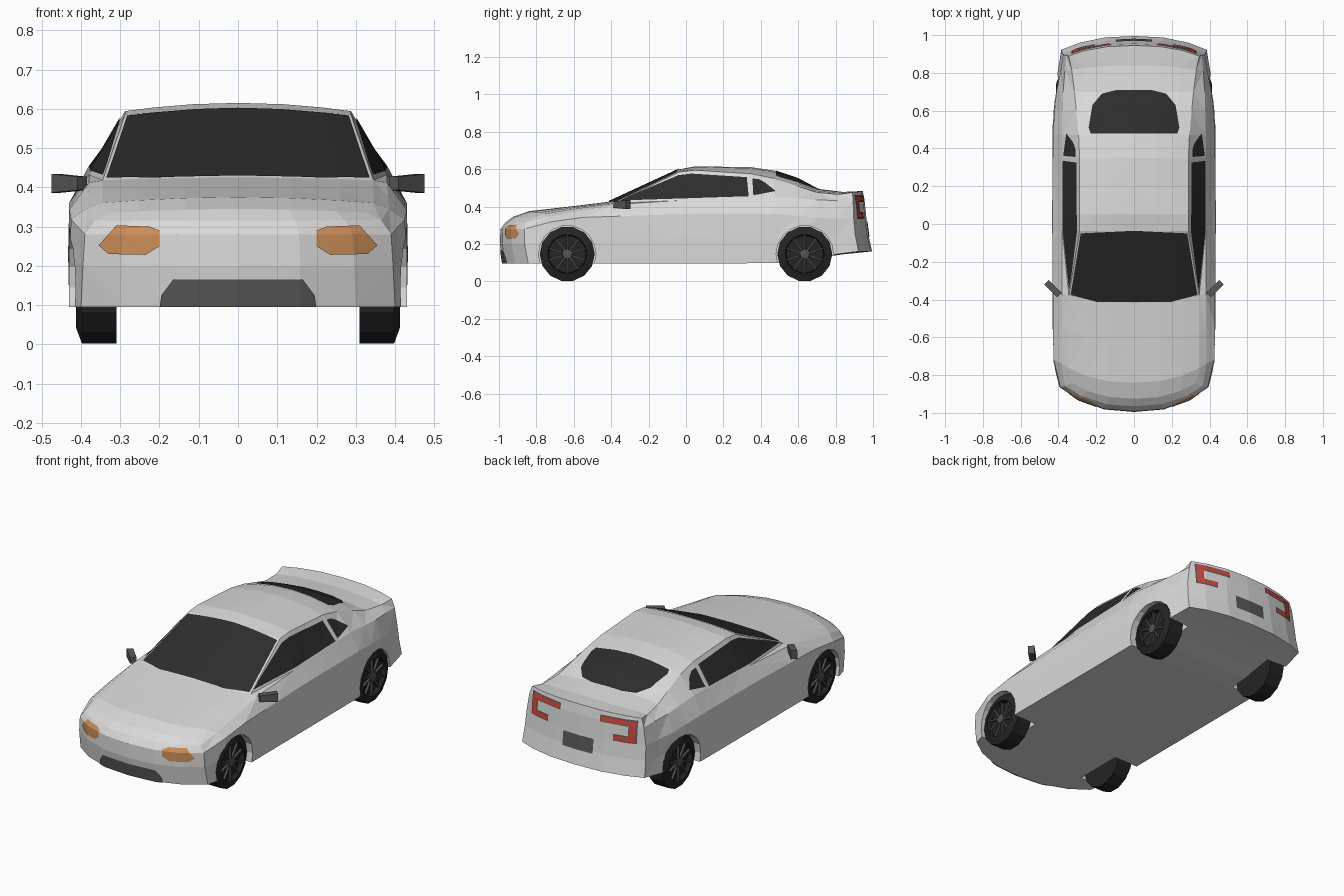
import bpy, bmesh, math
from mathutils import Vector, Matrix

if "Cube" in bpy.data.objects:
    bpy.data.objects.remove(bpy.data.objects["Cube"])


def material(name, r, g, b):
    m = bpy.data.materials.new(name)
    m.diffuse_color = (r, g, b, 1)
    m.use_nodes = True
    m.node_tree.nodes["Principled BSDF"].inputs["Base Color"].default_value = m.diffuse_color
    return m


PAINT = material("silver paint", 0.7, 0.7, 0.7)
GLASS = material("dark glass", 0.026, 0.026, 0.026)
RUBBER = material("black rubber", 0.018, 0.018, 0.018)
ALLOY = material("dark alloy", 0.09, 0.09, 0.09)
TRIM = material("grey trim", 0.1, 0.1, 0.1)
AMBER = material("amber lamp", 0.6, 0.27, 0.1)
RED = material("red lamp", 0.6, 0.06, 0.045)


def make_object(name, bm, mat):
    mesh = bpy.data.meshes.new(name)
    bm.to_mesh(mesh)
    bm.free()
    mesh.materials.append(mat)
    ob = bpy.data.objects.new(name, mesh)
    bpy.context.scene.collection.objects.link(ob)
    return ob


def interp(keys, y):
    """Linear interpolation of keys (y, value, ...)."""
    if y <= keys[0][0]:
        return keys[0][1:]
    for a, b in zip(keys, keys[1:]):
        if y <= b[0]:
            t = (y - a[0]) / (b[0] - a[0])
            return [u + (v - u) * t for u, v in zip(a[1:], b[1:])]
    return keys[-1][1:]


# --- body: long feature lines given as (y, x, z), lofted along the car ---
STATIONS = [-.85, -.72, -.55, -.36, -.03, .05, .2, .35, .47, .6, .7, .8, .87]
COLS = [0, .4, .75, 1]
CENTRE = [(-.85, .345), (-.72, .375), (-.55, .40), (-.36, .425), (-.03, .598), (.05, .615),
          (.35, .61), (.47, .592), (.6, .548), (.7, .495), (.8, .478), (.87, .483)]
ROOF_EDGE = [(-.85, .33, .335), (-.72, .345, .36), (-.55, .345, .39), (-.36, .345, .418),
             (-.03, .288, .585), (.05, .288, .594), (.35, .288, .575), (.47, .293, .55),
             (.7, .315, .475), (.8, .33, .465), (.87, .345, .475)]
BELT = [(-.85, .365, .315), (-.72, .385, .345), (-.36, .38, .412), (-.03, .38, .432),
        (.47, .38, .455), (.7, .375, .435), (.87, .36, .43)]
SHOULDER = [(-.85, .39, .28), (-.72, .425, .318), (-.55, .43, .342), (0, .43, .36),
            (.5, .43, .36), (.7, .41, .34), (.87, .375, .33)]
FLANK = [(-.85, .395, .2), (-.72, .43, .22), (0, .433, .23), (.6, .432, .23), (.87, .38, .25)]
SILL = [(-.85, .40, .095), (-.72, .43, .095), (.55, .43, .097), (.78, .41, .14), (.87, .385, .16)]
LINES = [ROOF_EDGE, BELT, SHOULDER, FLANK, SILL]
BOW = [(-.85, -.145), (-.72, -.12), (-.55, -.07), (-.36, -.055), (-.03, -.01), (.05, 0),
       (.7, 0), (.8, .04), (.87, .085)]
SETBACK = {-.85: [.07, .03, .003, 0, .015], .87: [-.01, 0, .01, .02, .04]}


def body_point(s, level, f):
    x, z = interp(LINES[level], s)
    x *= f
    if level == 0:
        z += (interp(CENTRE, s)[0] - z) * (1 - f * f)
    y = s + interp(BOW, s)[0] * max(0, 1 - (x / .41) ** 2.5)
    if s in SETBACK:
        y += SETBACK[s][level]
    return Vector((x, y, z))


def add_grid(bm, rows):
    for side in (1, -1):
        vs = [[bm.verts.new((p.x * side, p.y, p.z)) for p in row] for row in rows]
        for a, b in zip(vs, vs[1:]):
            for i in range(len(a) - 1):
                bm.faces.new((a[i], a[i + 1], b[i + 1], b[i]))


bm = bmesh.new()
add_grid(bm, [[body_point(s, 0, f) for f in COLS]
              + [body_point(s, k, 1) for k in (1, 2, 3)]
              + [body_point(s, 4, f) for f in reversed(COLS)] for s in STATIONS])
for s in (STATIONS[0], STATIONS[-1]):            # nose and tail faces
    add_grid(bm, [[body_point(s, k, f) for f in COLS] for k in range(5)])
bmesh.ops.remove_doubles(bm, verts=bm.verts[:], dist=1e-4)
bmesh.ops.triangulate(bm, faces=bm.faces[:])
bmesh.ops.recalc_face_normals(bm, faces=bm.faces[:])
skin = bm.copy()                                  # uncut skin, source for the plates
body = make_object("body", bm, PAINT)

# --- wheel arches ---
WHEELS = [(sx, y) for sx in (1, -1) for y in (-.635, .635)]
cutters = []
for sx, y in WHEELS:
    bm = bmesh.new()
    bmesh.ops.create_cone(bm, cap_ends=True, segments=18, radius1=.153, radius2=.153, depth=.3,
                          matrix=Matrix.Translation((sx * .43, y, .145)) @ Matrix.Rotation(math.pi / 2, 4, 'Y'))
    cut = make_object("arch_cutter", bm, PAINT)
    cut.hide_render = True
    cutters.append(cut)
    mod = body.modifiers.new("arch", 'BOOLEAN')
    mod.operation, mod.solver, mod.object = 'DIFFERENCE', 'EXACT', cut
bpy.context.view_layer.update()
cut_mesh = bpy.data.meshes.new_from_object(body.evaluated_get(bpy.context.evaluated_depsgraph_get()))
body.modifiers.clear()
body.data = cut_mesh
for c in cutters:
    bpy.data.objects.remove(c)


# --- plates cut out of the skin by a convex outline seen along one axis ---
def plate(name, outline, axis, sign, mat, lift=.004):
    def to3d(p):
        v = list(p)
        v.insert(axis, 0)
        return Vector(v)
    d = Vector((0, 0, 0))
    d[axis] = sign
    pts = [to3d(p) for p in outline]
    mid = sum(pts, Vector()) / len(pts)
    bm = skin.copy()
    bmesh.ops.delete(bm, geom=[f for f in bm.faces if f.normal.dot(d) < .3], context='FACES')
    for a, b in zip(pts, pts[1:] + pts[:1]):
        n = (b - a).cross(d).normalized()
        if n.dot(mid - a) > 0:
            n = -n
        bmesh.ops.bisect_plane(bm, geom=bm.verts[:] + bm.edges[:] + bm.faces[:],
                               plane_co=a, plane_no=n, clear_outer=True)
    bmesh.ops.translate(bm, vec=d * lift, verts=bm.verts[:])
    return make_object(name, bm, mat)


def box2d(x0, x1, z0, z1, grow=0):
    x0, x1, z0, z1 = x0 - grow, x1 + grow, z0 - grow, z1 + grow
    return [(x0, z0), (x1, z0), (x1, z1), (x0, z1)]


plate("windshield", [(-.335, -.375), (-.2, -.412), (.2, -.412), (.335, -.375),
                     (.282, -.05), (0, -.036), (-.282, -.05)], 2, 1, GLASS)
plate("rear_window", [(-.23, .48), (.23, .48), (.24, .51), (.22, .63), (.17, .69), (.09, .71),
                      (-.09, .71), (-.17, .69), (-.22, .63), (-.24, .51)], 2, 1, GLASS)
plate("grille", [(-.2, .09), (.2, .09), (.195, .125), (.165, .165), (-.165, .165), (-.195, .125)],
      1, -1, TRIM)
plate("number_plate", box2d(-.095, .095, .24, .32), 1, 1, TRIM)

for sx, tag in ((1, "right"), (-1, "left")):
    plate("side_window_" + tag, [(-.36, .432), (.335, .455), (.325, .557), (.03, .576), (-.04, .568)],
          0, sx, GLASS)
    plate("quarter_window_" + tag, [(.36, .46), (.48, .483), (.42, .53), (.39, .546), (.355, .55)],
          0, sx, GLASS)
    plate("headlight_" + tag, [(sx * x, z) for x, z in ((.2, .29), (.225, .3), (.31, .303), (.355, .252),
                               (.33, .23), (.235, .228), (.2, .25))], 1, -1, AMBER)
    for i, (x0, x1, z0, z1) in enumerate([(.13, .325, .43, .455), (.29, .325, .34, .455),
                                          (.21, .325, .34, .365)]):
        plate(f"taillight_frame_{tag}_{i}", [(sx * x, z) for x, z in box2d(x0, x1, z0, z1, .006)],
              1, 1, TRIM, .002)
        plate(f"taillight_{tag}_{i}", [(sx * x, z) for x, z in box2d(x0, x1, z0, z1)], 1, 1, RED, .006)

    # mirror: slanted wedge, taller at its outer end
    bm = bmesh.new()
    bmesh.ops.create_cube(bm, size=1)
    for v in bm.verts:
        v.co = Vector((v.co.x * .095, v.co.y * .034, v.co.z * (.048 if v.co.x > 0 else .034)))
    bm.transform(Matrix.Translation((.43, -.342, .41)) @ Matrix.Rotation(math.radians(45), 4, 'Z'))
    if sx < 0:
        bm.transform(Matrix.Scale(-1, 4, (1, 0, 0)))
    bmesh.ops.recalc_face_normals(bm, faces=bm.faces[:])
    make_object("mirror_" + tag, bm, TRIM)


# --- wheels ---
def lathe(bm, profile, seg=14):
    """Spin (x, radius) points round the x axis and close both ends."""
    rings = [[bm.verts.new((x, r * math.sin(2 * math.pi * (i + .5) / seg), -r * math.cos(2 * math.pi * (i + .5) / seg)))
              for i in range(seg)] for x, r in profile]
    for a, b in zip(rings, rings[1:]):
        for i in range(seg):
            j = (i + 1) % seg
            bm.faces.new((a[i], a[j], b[j], b[i]))
    bm.faces.new(rings[0])
    bm.faces.new(rings[-1])


for sx, y in WHEELS:
    place = Matrix.Translation((0, y, .146)) @ Matrix.Scale(sx, 4, (1, 0, 0))
    tag = ("front" if y < 0 else "rear") + ("_right" if sx > 0 else "_left")
    tyre = bmesh.new()
    lathe(tyre, [(.31, .147), (.398, .147), (.413, .105), (.388, .1)])
    rim = bmesh.new()
    lathe(rim, [(.385, .028), (.408, .026), (.41, .015)], 10)
    for i in range(10):
        bmesh.ops.create_cube(rim, size=1, matrix=Matrix.Rotation(i * math.pi / 5, 4, 'X')
                              @ Matrix.Translation((.398, 0, .06)) @ Matrix.Diagonal((.012, .009, .082, 1)))
    for name, bm, mat in (("tyre_", tyre, RUBBER), ("rim_", rim, ALLOY)):
        bm.transform(place)
        bmesh.ops.recalc_face_normals(bm, faces=bm.faces[:])
        make_object(name + tag, bm, mat)
skin.free()
